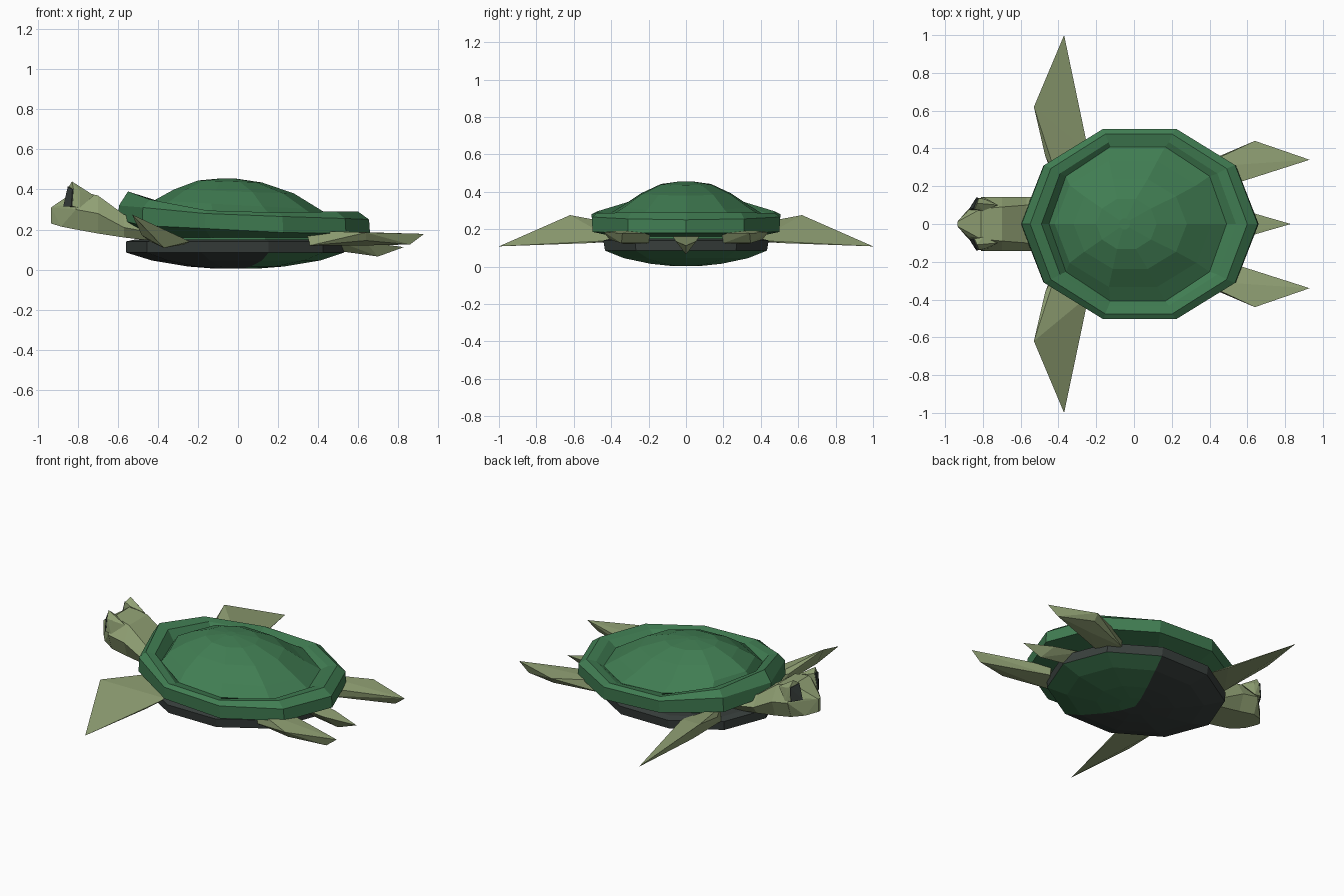
import bpy, bmesh, math
from mathutils import Vector

if "Cube" in bpy.data.objects:
    bpy.data.objects.remove(bpy.data.objects["Cube"])


def material(name, rgb):
    m = bpy.data.materials.new(name)
    m.diffuse_color = (*rgb, 1)
    m.use_nodes = True
    m.node_tree.nodes["Principled BSDF"].inputs["Base Color"].default_value = m.diffuse_color
    return m


GREEN = material("shell green", (0.052, 0.205, 0.085))
OLIVE = material("skin olive", (0.29, 0.365, 0.18))
GREY = material("dark grey", (0.04, 0.05, 0.046))


def finish(bm, name, mats, rule=None):
    bmesh.ops.recalc_face_normals(bm, faces=bm.faces)
    bm.normal_update()
    if rule:
        for f in bm.faces:
            f.material_index = rule(f)
    me = bpy.data.meshes.new(name)
    bm.to_mesh(me)
    bm.free()
    for m in mats:
        me.materials.append(m)
    ob = bpy.data.objects.new(name, me)
    bpy.context.collection.objects.link(ob)
    return ob


def oval(cx, rx, ry, z):
    """Ten-sided ring; z is one height, or six heights from tail to head."""
    zs = z if isinstance(z, list) else [z] * 6
    return [(cx + rx * math.cos(i * math.pi / 5), ry * math.sin(i * math.pi / 5),
             zs[min(i, 10 - i)]) for i in range(10)]


def tilt(low, high):
    """Heights running from low at the tail to high at the head."""
    return [low + (high - low) * (1 - math.cos(i * math.pi / 5)) / 2 for i in range(6)]


def loft(name, rings, mats, rule=None):
    bm = bmesh.new()
    vs = [[bm.verts.new(p) for p in r] for r in rings]
    n = len(rings[0])
    for a, b in zip(vs, vs[1:]):
        for i in range(n):
            j = (i + 1) % n
            bm.faces.new((a[i], a[j], b[j], b[i]))
    for end in (vs[0], vs[-1]):
        c = sum((v.co for v in end), Vector()) / n
        apex = bm.verts.new(c)
        for i in range(n):
            bm.faces.new((end[i], end[(i + 1) % n], apex))
    return finish(bm, name, mats, rule)


def hull(name, pts, mat):
    bm = bmesh.new()
    for p in pts:
        bm.verts.new(p)
    res = bmesh.ops.convex_hull(bm, input=bm.verts)
    junk = [v for v in res["geom_interior"] if isinstance(v, bmesh.types.BMVert)]
    if junk:
        bmesh.ops.delete(bm, geom=junk, context='VERTS')
    return finish(bm, name, [mat])


def pair(name, pts, mat):
    for side, s in (("left", 1), ("right", -1)):
        hull(f"{name}_{side}", [(x, y * s, z) for x, y, z in pts], mat)


# Upper shell: underside, raised rim, groove and dome
loft("upper_shell", [
    oval(0.00, 0.45, 0.40, 0.16),
    oval(0.03, 0.63, 0.525, [.18, .18, .185, .205, .22, .25]),
    oval(0.03, 0.625, 0.53, [.25, .255, .265, .28, .31, .32]),
    oval(0.025, 0.575, 0.50, [.29, .29, .285, .295, .35, .39]),
    oval(0.025, 0.515, 0.455, [.285, .28, .275, .285, .34, .365]),
    oval(0.02, 0.47, 0.43, tilt(.25, .30)),
    oval(-0.005, 0.415, 0.35, tilt(.30, .345)),
    oval(-0.02, 0.30, 0.25, tilt(.38, .40)),
    oval(-0.04, 0.16, 0.14, tilt(.435, .445)),
    oval(-0.05, 0.03, 0.03, .456),
], [GREEN])

# Body core between the two shells
loft("body", [oval(0, .44, .39, .10), oval(0, .44, .39, .20)], [GREEN])

# Belly shell: grey rim, bottom grey ahead and green behind
loft("belly_shell", [
    oval(-0.015, .50, .42, .15),
    oval(-0.015, .545, .465, .14),
    oval(-0.015, .545, .455, .085),
    oval(-0.01, .42, .35, .045),
    oval(-0.01, .24, .20, .015),
    oval(-0.01, .10, .09, .004),
], [GREY, GREEN],
    lambda f: 1 if f.calc_center_median().z < .075 and f.calc_center_median().x > 0 else 0)


# Neck and head: six-sided sections (x, low, middle, top, half width, top half width)
def section(x, lo, mid, top, w, wt):
    return [(x, -w * .75, lo), (x, w * .75, lo), (x, w, mid),
            (x, wt, top), (x, -wt, top), (x, -w, mid)]


loft("neck_and_head", [
    section(-.40, .14, .18, .23, .14, .09),
    section(-.57, .16, .21, .275, .142, .10),
    section(-.70, .18, .28, .37, .142, .09),
    section(-.81, .20, .30, .395, .142, .08),
], [OLIVE])
hull("snout", [(x, y * s, z) for s in (1, -1) for x, y, z in (
    (-.81, .105, .20), (-.81, .14, .30), (-.81, .08, .395),
    (-.885, .07, .215), (-.885, .06, .32), (-.935, .012, .23), (-.935, .012, .31))], OLIVE)

# Brows with thin eye plates on their front faces
eye = [(-.868, .075, .315), (-.828, .138, .315), (-.822, .136, .40), (-.845, .078, .415)]
pair("brow", eye + [(-.83, .11, .44), (-.79, .14, .31), (-.79, .13, .39),
                    (-.72, .10, .37), (-.80, .07, .40)], OLIVE)
pair("eye", [(x + d * -.85, y + d * .53, z) for d in (.001, .007) for x, y, z in eye], GREY)

# Flippers: high leading edge, low trailing edge, pointed tip
pair("front_flipper", [
    (-.40, .22, .20), (-.44, .28, .14), (-.47, .36, .205), (-.24, .38, .14),
    (-.27, .52, .125), (-.53, .62, .275), (-.48, .62, .17), (-.37, 1.0, .108)], OLIVE)
pair("rear_flipper", [
    (.34, .30, .195), (.46, .19, .18), (.36, .32, .12), (.46, .20, .125),
    (.64, .44, .185), (.64, .41, .145), (.56, .25, .15), (.62, .33, .12),
    (.93, .34, .178), (.86, .345, .125)], OLIVE)

# Tail
hull("tail", [(.45, .07, .16), (.45, -.07, .16), (.45, 0, .10), (.64, .055, .135),
              (.64, -.055, .135), (.70, 0, .065), (.83, 0, .112)], OLIVE)
